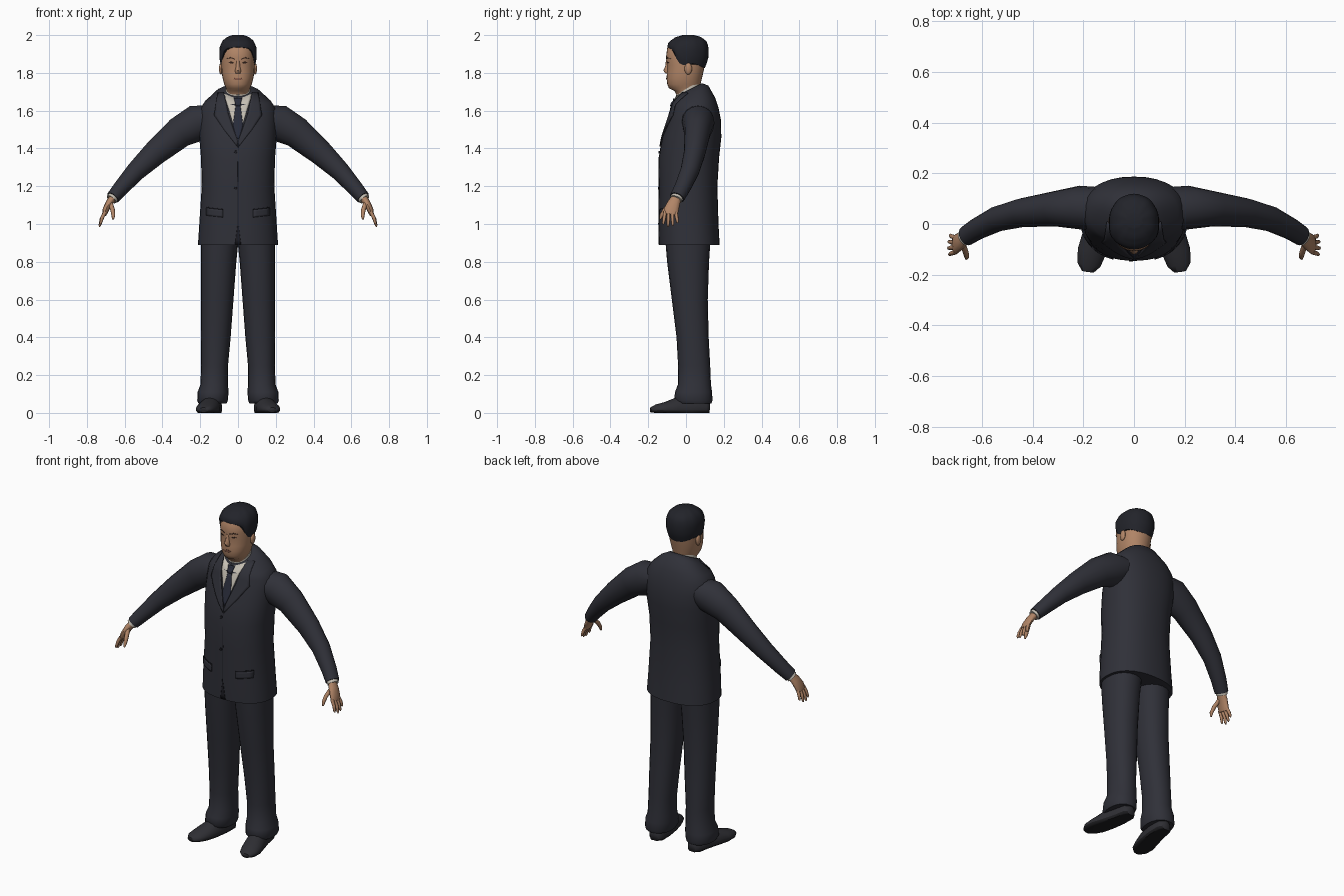
import bpy, bmesh
from math import sin, cos, pi, copysign, radians
from mathutils import Vector
from mathutils.bvhtree import BVHTree

if "Cube" in bpy.data.objects:
    bpy.data.objects.remove(bpy.data.objects["Cube"], do_unlink=True)


def material(name, *rgb):
    m = bpy.data.materials.new(name)
    m.use_nodes = True
    m.diffuse_color = (*rgb, 1)
    m.node_tree.nodes["Principled BSDF"].inputs["Base Color"].default_value = (*rgb, 1)
    return m


SUIT = material("dark suit cloth", .029, .030, .040)
SEAM = material("suit seam", .012, .012, .017)
HAIR = material("black hair", .016, .017, .023)
SKIN = material("skin", .44, .235, .135)
SHIRT = material("shirt", .56, .52, .45)
TIE = material("tie", .022, .025, .042)
SHOE = material("shoe leather", .028, .028, .034)
SOLE = material("shoe sole", .012, .012, .014)
EYE = material("dark eye", .05, .025, .018)
LIP = material("lips", .27, .115, .075)


def finish(name, bm, *mats, sharp=50):
    me = bpy.data.meshes.new(name)
    bm.to_mesh(me)
    bm.free()
    for m in mats:
        me.materials.append(m)
    me.shade_smooth()
    me.set_sharp_from_angle(angle=radians(sharp))
    ob = bpy.data.objects.new(name, me)
    bpy.context.collection.objects.link(ob)
    return ob


def skin_rings(rings, caps=True):
    """Bridge closed rings of points into one surface."""
    bm = bmesh.new()
    rows = [[bm.verts.new(p) for p in r] for r in rings]
    n = len(rows[0])
    for a, b in zip(rows, rows[1:]):
        for i in range(n):
            j = (i + 1) % n
            bm.faces.new((a[i], a[j], b[j], b[i]))
    if caps:
        bm.faces.new(rows[0])
        bm.faces.new(rows[-1])
    bmesh.ops.recalc_face_normals(bm, faces=bm.faces)
    return bm


def oval(a, rx, ry, power=2):
    f = lambda v: copysign(abs(v) ** (2 / power), v)
    return rx * f(sin(a)), -ry * f(cos(a))


def stack(levels, n=24, power=2, cx=0):
    """Level rings: z, front y, back y, half width, tilt, x centre."""
    rings = []
    for z, yf, yb, rx, tilt, x0 in levels:
        pts = [oval(2 * pi * i / n, rx, (yb - yf) / 2, power) for i in range(n)]
        rings.append([(x0 + x, (yf + yb) / 2 + y, z + tilt * y) for x, y in pts])
    return rings


def tube(path, side, ref="y", n=12):
    """Rings square to a path of x, y, z, radius along ref, other radius."""
    pts = [Vector((p[0] * side, p[1], p[2])) for p in path]
    axis = Vector((0, 1, 0)) if ref == "y" else Vector((1, 0, 0))
    rings = []
    for i, p in enumerate(pts):
        d = (pts[min(i + 1, len(pts) - 1)] - pts[max(i - 1, 0)]).normalized()
        u = (axis - d * axis.dot(d)).normalized()
        w = d.cross(u)
        offs = [oval(2 * pi * k / n, path[i][3], path[i][4]) for k in range(n)]
        rings.append([p + u * a + w * b for a, b in offs])
    return rings


def patch(name, tree, inner, outer, lift, mat, side=1, cols=5, sub=4):
    """Thin plate between two x, z edge lines, laid on the front of a body."""
    def refine(line):
        out = [Vector(line[0])]
        for a, b in zip(line, line[1:]):
            out += [Vector(a).lerp(Vector(b), k / sub) for k in range(1, sub + 1)]
        return out
    bm = bmesh.new()
    rows = []
    for a, b in zip(refine(inner), refine(outer)):
        row = []
        for c in range(cols + 1):
            x, z = a.lerp(b, c / cols)
            hit = tree.ray_cast(Vector((x * side, -1, z)), Vector((0, 1, 0)))
            pos, nor = hit[:2] if hit[0] else tree.find_nearest(Vector((x * side, -.1, z)))[:2]
            row.append(bm.verts.new(pos + nor * lift))
        rows.append(row)
    for a, b in zip(rows, rows[1:]):
        for c in range(cols):
            bm.faces.new((a[c], a[c + 1], b[c + 1], b[c]))
    bmesh.ops.remove_doubles(bm, verts=bm.verts, dist=.0002)
    bm.normal_update()
    for f in bm.faces:
        if f.normal.y > 0:
            f.normal_flip()
    ob = finish(name, bm, mat)
    mod = ob.modifiers.new("thickness", "SOLIDIFY")
    mod.thickness = lift
    mod.offset = -1


# Jacket body, rising at the back of the neck
bm = skin_rings(stack([
    (.89, -.143, .178, .212, 0, 0), (1.0, -.145, .172, .205, 0, 0),
    (1.2, -.143, .166, .192, 0, 0), (1.35, -.145, .175, .196, 0, 0),
    (1.46, -.125, .187, .205, 0, 0), (1.55, -.097, .185, .207, 0, 0),
    (1.61, -.08, .172, .2, .05, 0), (1.65, -.075, .155, .175, .15, 0),
    (1.69, -.062, .118, .12, .48, 0), (1.71, -.056, .085, .078, .5, 0)], 32, 2.3))
torso = BVHTree.FromBMesh(bm)
finish("jacket_body", bm, SUIT)

# Shirt, tie and lapels
finish("shirt_collar", skin_rings(stack([
    (1.68, -.052, .079, .07, .6, 0), (1.722, -.052, .076, .066, .6, 0)])), SHIRT)
for s, tag in ((1, "left"), (-1, "right")):
    patch(tag + "_shirt_front", torso, [(0, 1.66), (0, 1.47)],
          [(.075, 1.69), (.004, 1.46)], .002, SHIRT, s)
    patch(tag + "_lapel", torso, [(.074, 1.695), (.05, 1.58), (.024, 1.5), (0, 1.43)],
          [(.105, 1.69), (.125, 1.575), (.075, 1.5), (.004, 1.41)], .007, SUIT, s)
    patch(tag + "_pocket_flap", torso, [(.08, 1.075), (.08, 1.035)],
          [(.165, 1.085), (.165, 1.045)], .005, SUIT, s)
    patch(tag + "_pocket_seam", torso, [(.08, 1.08), (.08, 1.075)],
          [(.165, 1.09), (.165, 1.085)], .003, SEAM, s)
patch("tie_knot", torso, [(-.021, 1.664), (-.013, 1.625)],
      [(.021, 1.664), (.013, 1.625)], .009, TIE)
patch("tie_blade", torso, [(-.012, 1.63), (-.027, 1.52), (-.004, 1.45)],
      [(.012, 1.63), (.027, 1.52), (.004, 1.45)], .005, TIE)
patch("jacket_front_seam", torso, [(-.001, 1.42), (-.002, 1.0), (-.016, .892)],
      [(.002, 1.42), (.002, 1.0), (.016, .892)], .002, SEAM)
for z in (1.38, 1.19):
    patch("jacket_button", torso, [(-.016, z + .007), (-.02, z), (-.016, z - .007)],
          [(-.008, z + .007), (-.004, z), (-.008, z - .007)], .006, SEAM)

# Head and neck: z, front y, back y, half width
HEAD = [(1.6, -.045, .075, .058), (1.675, -.046, .07, .058), (1.705, -.062, .07, .06),
        (1.718, -.09, .073, .063), (1.74, -.099, .077, .073), (1.77, -.103, .084, .081),
        (1.8, -.101, .091, .086), (1.84, -.1, .1, .088), (1.88, -.106, .107, .089),
        (1.93, -.1, .108, .087), (1.96, -.078, .096, .074), (1.98, -.045, .07, .05),
        (1.99, -.005, .03, .02)]


def lerp_table(table, key):
    for a, b in zip(table, table[1:]):
        if key <= b[0]:
            k = (key - a[0]) / (b[0] - a[0])
            return [p + (q - p) * k for p, q in zip(a, b)]
    return list(table[-1])


bm = skin_rings(stack([(*h, 0, 0) for h in HEAD], 28, 2.15))
face = BVHTree.FromBMesh(bm)
finish("head", bm, SKIN)

# Hair cap grown from a hairline that drops behind the temples
HAIRLINE = [(0, 1.937), (40, 1.93), (56, 1.91), (68, 1.855), (84, 1.84), (110, 1.85),
            (150, 1.83), (180, 1.825)]
rings = []
for k in range(11):
    v = sin(k / 10 * pi / 2)
    ring = []
    for i in range(40):
        t = 2 * pi * i / 40
        low = lerp_table(HAIRLINE, 180 - abs(180 - i * 9))[1]
        z = low + (1.99 - low) * v
        _, yf, yb, rx = lerp_table(HEAD, z)
        swell = .003 + .008 * min(1, 4 * v) + .0015 * cos(10 * t) * v
        x, y = oval(t, rx + swell, (yb - yf) / 2 + swell, 2.15)
        ring.append((x, (yf + yb) / 2 + y, z + .01 * v))
    rings.append(ring)
finish("hair", skin_rings(rings), HAIR)

# Face
finish("nose", skin_rings(stack([
    (1.868, -.106, -.09, .008, 0, 0), (1.835, -.11, -.088, .011, 0, 0),
    (1.812, -.12, -.085, .017, 0, 0), (1.797, -.108, -.085, .014, 0, 0)], 10)), SKIN)
patch("mouth", face, [(-.024, 1.768), (-.012, 1.774), (.012, 1.774), (.024, 1.768)],
      [(-.024, 1.767), (-.012, 1.762), (.012, 1.762), (.024, 1.767)], .002, LIP)
for s, tag in ((1, "left"), (-1, "right")):
    patch(tag + "_eye", face, [(.025, 1.854), (.036, 1.86), (.05, 1.855)],
          [(.025, 1.853), (.036, 1.849), (.05, 1.854)], .002, EYE, s)
    patch(tag + "_eyebrow", face, [(.018, 1.877), (.04, 1.883), (.06, 1.875)],
          [(.018, 1.872), (.04, 1.878), (.06, 1.874)], .002, EYE, s)
    ear = bmesh.new()
    bmesh.ops.create_uvsphere(ear, u_segments=12, v_segments=8, radius=1)
    bmesh.ops.scale(ear, vec=(.011, .02, .031), verts=ear.verts)
    bmesh.ops.translate(ear, vec=(.09 * s, .012, 1.822), verts=ear.verts)
    finish(tag + "_ear", ear, SKIN)

# Limbs, built once per side
ARM = [(.13, .06, 1.56, .085, .07), (.215, .065, 1.535, .086, .098),
       (.31, .06, 1.485, .07, .083), (.44, .045, 1.375, .057, .066),
       (.54, .02, 1.28, .05, .052), (.62, -.02, 1.19, .043, .042),
       (.662, -.047, 1.14, .04, .036)]
PALM = [(.655, -.045, 1.15, .024, .022), (.683, -.065, 1.11, .034, .019),
        (.7, -.078, 1.075, .039, .017), (.708, -.083, 1.05, .037, .012)]
THUMB = [(.675, -.08, 1.11, .012, .012), (.664, -.112, 1.075, .012, .012),
         (.66, -.13, 1.045, .01, .01), (.662, -.137, 1.025, .005, .005)]
SHOE_PATH = [(.125, .125, .02, .026, .03), (.126, .105, .022, .043, .05),
             (.133, .03, .025, .05, .07), (.15, -.05, .022, .056, .06),
             (.167, -.11, .02, .057, .038), (.178, -.16, .018, .047, .026),
             (.182, -.188, .015, .024, .013)]
for s, tag in ((1, "left"), (-1, "right")):
    finish(tag + "_sleeve", skin_rings(tube(ARM, s, n=16)), SUIT)
    finish(tag + "_shirt_cuff", skin_rings(tube(
        [(.65, -.04, 1.155, .034, .03), (.67, -.053, 1.13, .034, .03)], s)), SHIRT)
    finish(tag + "_palm", skin_rings(tube(PALM, s)), SKIN)
    finish(tag + "_thumb", skin_rings(tube(THUMB, s, n=8)), SKIN)
    for k, length in enumerate((.85, 1, .95, .75)):
        y = -.111 + .019 * k
        spread = .006 * (k - 1.5)
        finish(tag + "_finger", skin_rings(tube([
            (.703, y, 1.065, .0095, .01),
            (.703 + .02 * length, y + spread / 2, 1.065 - .04 * length, .009, .0095),
            (.703 + .028 * length, y + spread, 1.065 - .07 * length, .007, .007),
            (.703 + .03 * length, y + spread, 1.065 - .08 * length, .003, .003)],
            s, n=8)), SKIN)
    # Trouser leg with fabric gathered above the shoe
    finish(tag + "_trouser_leg", skin_rings(stack([(z, yf, yb, rx, 0, x * s) for z, yf, yb, rx, x in (
        (.05, -.05, .135, .074, .135), (.065, -.064, .14, .081, .135),
        (.11, -.058, .138, .082, .132), (.15, -.043, .132, .073, .126),
        (.25, -.042, .128, .071, .124), (.4, -.05, .12, .079, .118),
        (.6, -.075, .115, .086, .11), (.8, -.1, .122, .094, .103),
        (.92, -.11, .13, .1, .097))], 20, 2.2)), SUIT)
    # Shoe pressed flat on the floor
    rings = [[(p.x, p.y, max(p.z, 0)) for p in r] for r in tube(SHOE_PATH, s, "x", 18)]
    bm = skin_rings(rings)
    for f in bm.faces:
        f.material_index = int(f.calc_center_median().z < .012)
    finish(tag + "_shoe", bm, SHOE, SOLE, sharp=60)
